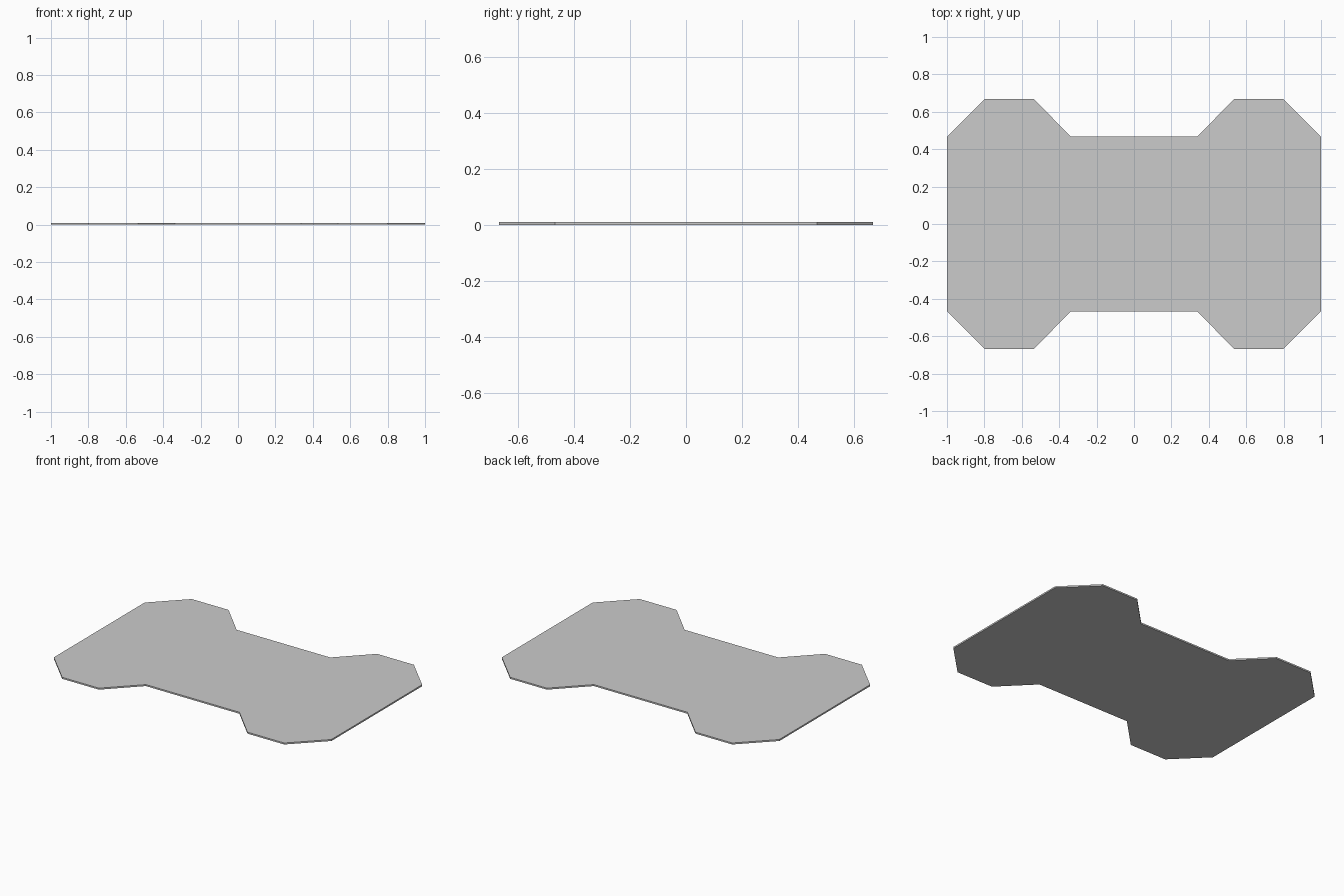
import bpy, bmesh

if "Cube" in bpy.data.objects:
    bpy.data.objects.remove(bpy.data.objects["Cube"])

THICKNESS = 0.01

# One quarter of the outline, mirrored into a full loop
quarter = [(1.0, 0.467), (0.8, 0.667), (0.535, 0.667), (0.337, 0.467)]
upper = quarter + [(-x, y) for x, y in reversed(quarter)]
outline = upper + [(-x, -y) for x, y in upper]

# Thin flat plate: outline face extruded upward
bm = bmesh.new()
base = bm.faces.new([bm.verts.new((x, y, 0)) for x, y in outline])
top = bmesh.ops.extrude_face_region(bm, geom=[base], use_keep_orig=True)
top_verts = [g for g in top["geom"] if isinstance(g, bmesh.types.BMVert)]
bmesh.ops.translate(bm, verts=top_verts, vec=(0, 0, THICKNESS))
bmesh.ops.recalc_face_normals(bm, faces=bm.faces[:])

mesh = bpy.data.meshes.new("flat_plate")
bm.to_mesh(mesh)
bm.free()
plate = bpy.data.objects.new("flat_plate", mesh)
bpy.context.collection.objects.link(plate)
